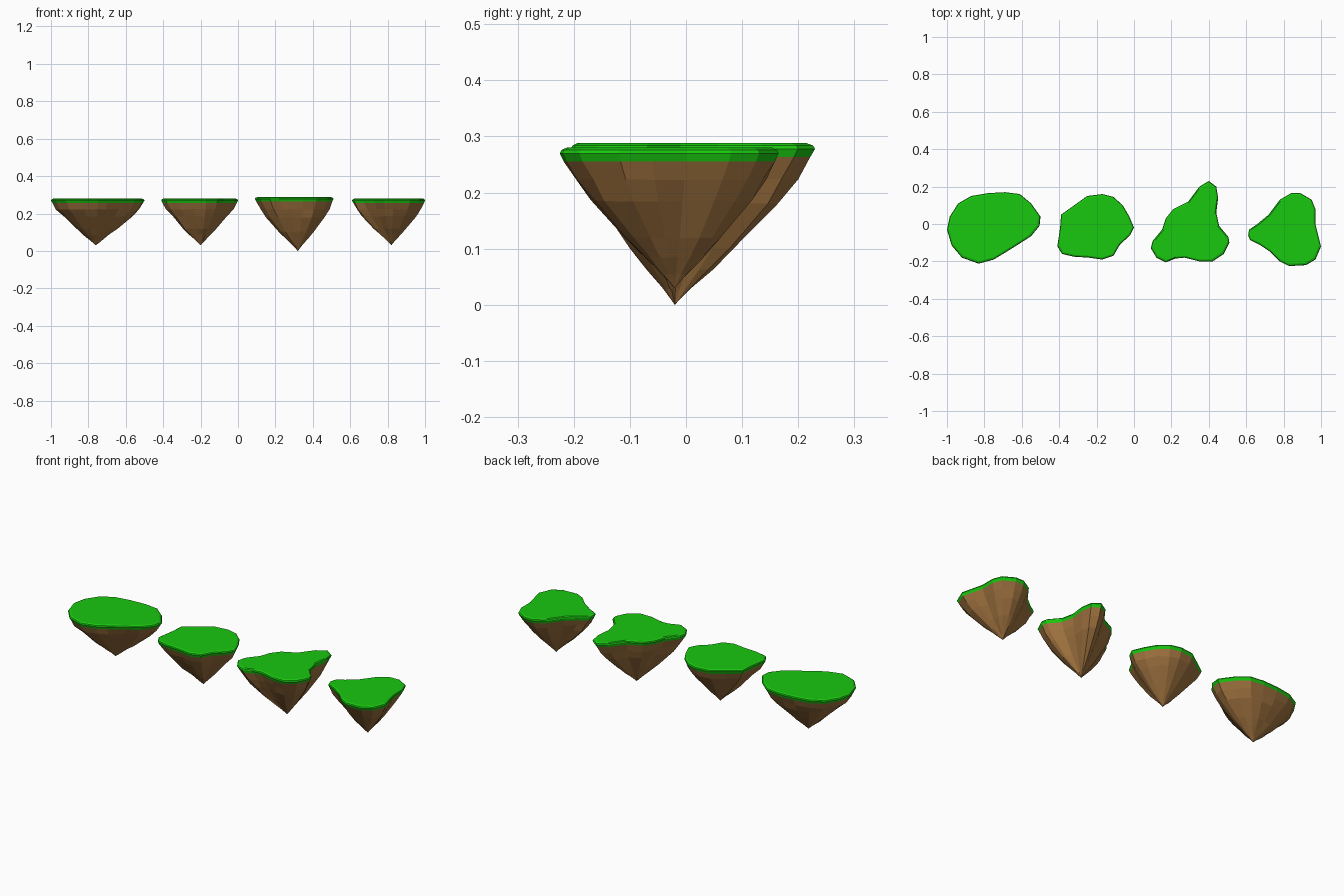
import bpy, bmesh, random

random.seed(4)

def material(name, colour):
    m = bpy.data.materials.new(name)
    m.diffuse_color = colour
    return m

grass = material("grass", (0.01, 0.58, 0.005, 1))
earth = material("earth", (0.35, 0.17, 0.05, 1))

def make(name, rings, mat, cap_top=False, tip=None):
    """Skin a stack of rings, optionally with a flat cap and a pointed tip."""
    bm = bmesh.new()
    loops = [[bm.verts.new(p) for p in r] for r in rings]
    n = len(loops[0])
    for a, b in zip(loops, loops[1:]):
        for i in range(n):
            j = (i + 1) % n
            bm.faces.new((a[i], a[j], b[j], b[i]))
    if cap_top:
        bm.faces.new(loops[0])
    if tip:
        t = bm.verts.new(tip)
        for i in range(n):
            bm.faces.new((loops[-1][i], loops[-1][(i + 1) % n], t))
    bmesh.ops.recalc_face_normals(bm, faces=bm.faces[:])
    # an open shell can be flipped: face everything away from the island axis
    bm.normal_update()
    ref = bm.faces[0]
    c = sum((v.co for v in bm.verts), bm.verts[:][0].co * 0) / len(bm.verts)
    if (ref.calc_center_median() - c).dot(ref.normal) < 0:
        bmesh.ops.reverse_faces(bm, faces=bm.faces[:])
    me = bpy.data.meshes.new(name)
    bm.to_mesh(me)
    bm.free()
    me.materials.append(mat)
    bpy.context.collection.objects.link(bpy.data.objects.new(name, me))

def island(name, outline, tip, top):
    cx, cy, cz = tip
    rim = top - 0.010

    def ring(s, z, jitter=0.0):
        out = []
        for x, y in outline:
            k = s * (1 + random.uniform(-jitter, jitter))
            out.append((cx + (x - cx) * k, cy + (y - cy) * k,
                        z + random.uniform(-jitter, jitter) * 0.05))
        return out

    base = ring(0.965, rim - 0.015)
    # grass slab with bevelled upper edge
    make(name + "_grass", [ring(0.94, top), ring(0.985, top - 0.004), ring(1, rim), base],
         grass, cap_top=True)
    # rocky cone, slightly bulging, narrowing to the tip
    d = rim - cz
    steps = [(0.87, 0.80), (0.73, 0.645), (0.44, 0.37), (0.27, 0.23), (0.11, 0.10)]
    make(name + "_earth", [base] + [ring(s, cz + d * h, 0.035) for s, h in steps],
         earth, tip=tip)

island("island_oval", [
    (-1.0, -0.03), (-0.985, 0.04), (-0.94, 0.11), (-0.87, 0.15), (-0.78, 0.165),
    (-0.69, 0.17), (-0.61, 0.16), (-0.55, 0.11), (-0.50, 0.04), (-0.505, -0.01),
    (-0.55, -0.065), (-0.62, -0.11), (-0.70, -0.16), (-0.75, -0.19), (-0.83, -0.212),
    (-0.92, -0.18), (-0.975, -0.115)], (-0.76, 0.0, 0.03), 0.28)

island("island_round", [
    (0, -0.02), (-0.025, 0.04), (-0.06, 0.10), (-0.11, 0.145), (-0.17, 0.16),
    (-0.25, 0.15), (-0.32, 0.10), (-0.39, 0.05), (-0.395, -0.02), (-0.41, -0.12),
    (-0.385, -0.16), (-0.32, -0.175), (-0.24, -0.18), (-0.17, -0.19), (-0.11, -0.17),
    (-0.075, -0.11), (-0.02, -0.06)], (-0.2, -0.02, 0.03), 0.28)

island("island_lobed", [
    (0.40, 0.23), (0.44, 0.20), (0.45, 0.14), (0.44, 0.06), (0.455, -0.01),
    (0.505, -0.07), (0.51, -0.10), (0.48, -0.16), (0.42, -0.20), (0.35, -0.20),
    (0.27, -0.18), (0.22, -0.185), (0.17, -0.205), (0.12, -0.18), (0.09, -0.13),
    (0.10, -0.09), (0.15, -0.03), (0.17, 0.03), (0.21, 0.08), (0.29, 0.12),
    (0.35, 0.20)], (0.32, -0.02, 0.0), 0.288)

island("island_wedge", [
    (0.61, -0.06), (0.615, -0.03), (0.66, 0.0), (0.72, 0.05), (0.78, 0.13),
    (0.84, 0.165), (0.89, 0.165), (0.95, 0.13), (0.97, 0.08), (0.97, 0.0),
    (0.985, -0.06), (1.0, -0.12), (0.97, -0.19), (0.92, -0.22), (0.83, -0.225),
    (0.78, -0.20), (0.73, -0.15), (0.67, -0.11), (0.62, -0.085)],
    (0.82, -0.02, 0.03), 0.28)
